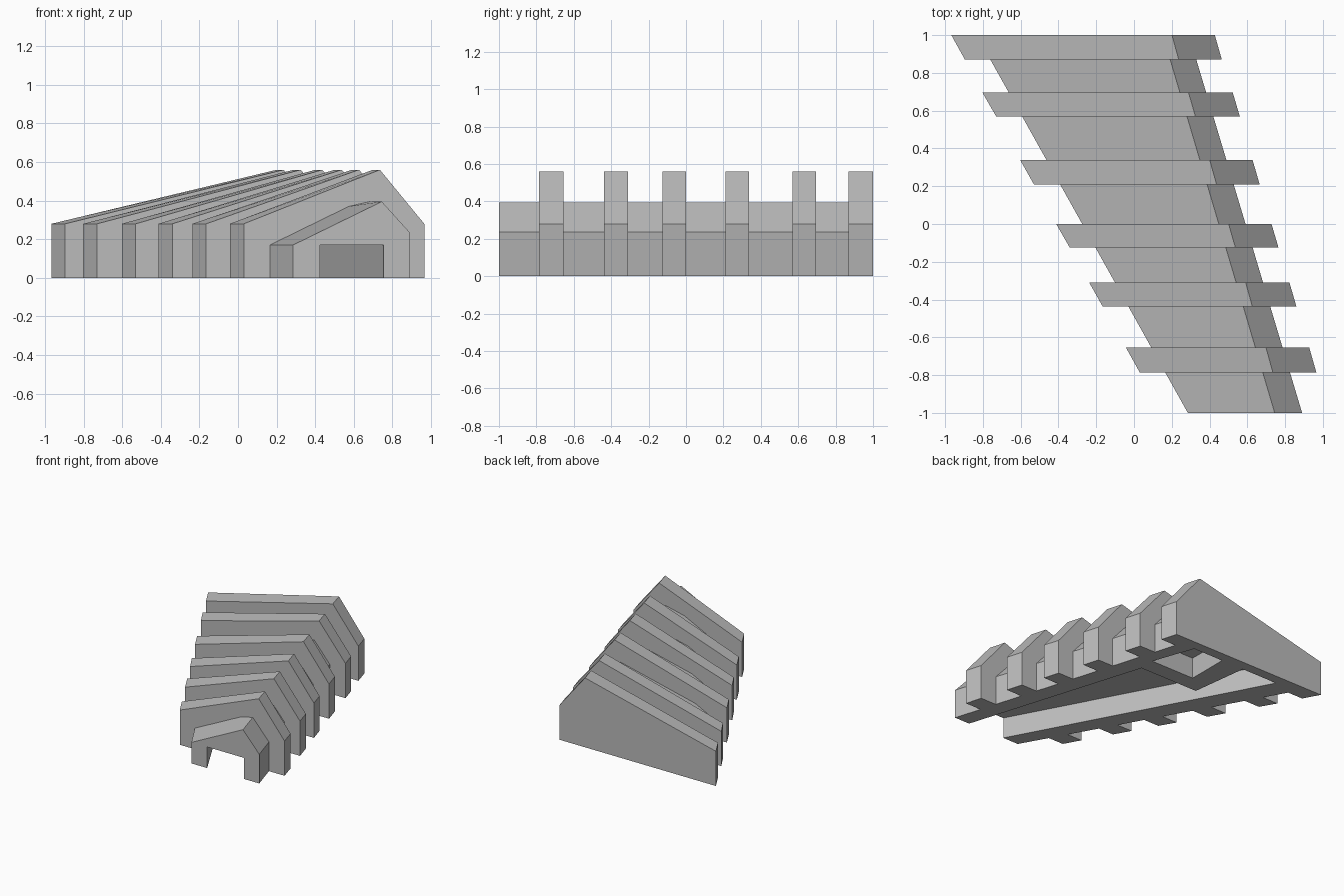
import bpy
import bmesh

cube = bpy.data.objects.get("Cube")
if cube:
    bpy.data.objects.remove(cube, do_unlink=True)

stone = bpy.data.materials.new("plain_grey")
stone.use_nodes = True
GREY = (0.5, 0.5, 0.5, 1)
stone.diffuse_color = GREY
stone.node_tree.nodes["Principled BSDF"].inputs["Base Color"].default_value = GREY


def loft(name, start, end):
    """Solid joining two matching outlines."""
    bm = bmesh.new()
    a = [bm.verts.new(p) for p in start]
    b = [bm.verts.new(p) for p in end]
    bm.faces.new(a)
    bm.faces.new(b[::-1])
    for i in range(len(a)):
        j = (i + 1) % len(a)
        bm.faces.new((a[i], b[i], b[j], a[j]))
    bmesh.ops.recalc_face_normals(bm, faces=bm.faces)
    mesh = bpy.data.meshes.new(name)
    bm.to_mesh(mesh)
    bm.free()
    mesh.materials.append(stone)
    obj = bpy.data.objects.new(name, mesh)
    bpy.context.collection.objects.link(obj)
    return obj


def gable(y, left, ridge, right, left_z, ridge_z, right_z):
    """Lopsided house outline standing at depth y."""
    return [(left, y, 0), (right, y, 0), (right, y, right_z),
            (ridge, y, ridge_z), (left, y, left_z)]


def prism(name, outline, low, high):
    return loft(name, [(x, y, low) for x, y in outline],
                [(x, y, high) for x, y in outline])


# Long slanting hall that widens toward the back
heights = (0.17, 0.395, 0.235)
parts = [loft("hall", gable(-1, 0.285, 0.745, 0.89, *heights),
              gable(0.95, -0.805, 0.168, 0.306, *heights))]

# Raised ribs: front y, back y, then left, ridge and right x at the front
ribs = [(-0.785, -0.655, 0.03, 0.735, 0.965),
        (-0.438, -0.31, -0.165, 0.627, 0.86),
        (-0.125, 0.0, -0.34, 0.537, 0.765),
        (0.21, 0.338, -0.53, 0.437, 0.665),
        (0.57, 0.695, -0.73, 0.325, 0.56),
        (0.87, 1.0, -0.895, 0.237, 0.465)]
for n, (front, back, left, ridge, right) in enumerate(ribs, 1):
    parts.append(loft(f"rib_{n}",
                      gable(front, left, ridge, right, 0.28, 0.56, 0.28),
                      gable(back, left - 0.072, ridge - 0.036, right - 0.037,
                            0.28, 0.56, 0.28)))

# Passage behind the doorway and a closed side chamber, both open below
passage = prism("passage_cutter",
                [(0.478, -1.1), (0.786, -1.1), (0.305, 0.45),
                 (-0.22, 0.45), (-0.28, 0.92), (-0.6, 0.92)], -0.1, 0.17)
chamber = prism("chamber_cutter",
                [(-0.08, 0.58), (0.31, 0.58), (0.19, 0.92), (-0.08, 0.92)],
                -0.1, 0.17)

for part in parts:
    for cutter in (passage, chamber):
        mod = part.modifiers.new("hollow", "BOOLEAN")
        mod.operation = "DIFFERENCE"
        mod.solver = "EXACT"
        mod.object = cutter
for cutter in (passage, chamber):
    cutter.hide_render = True
    cutter.hide_viewport = True
